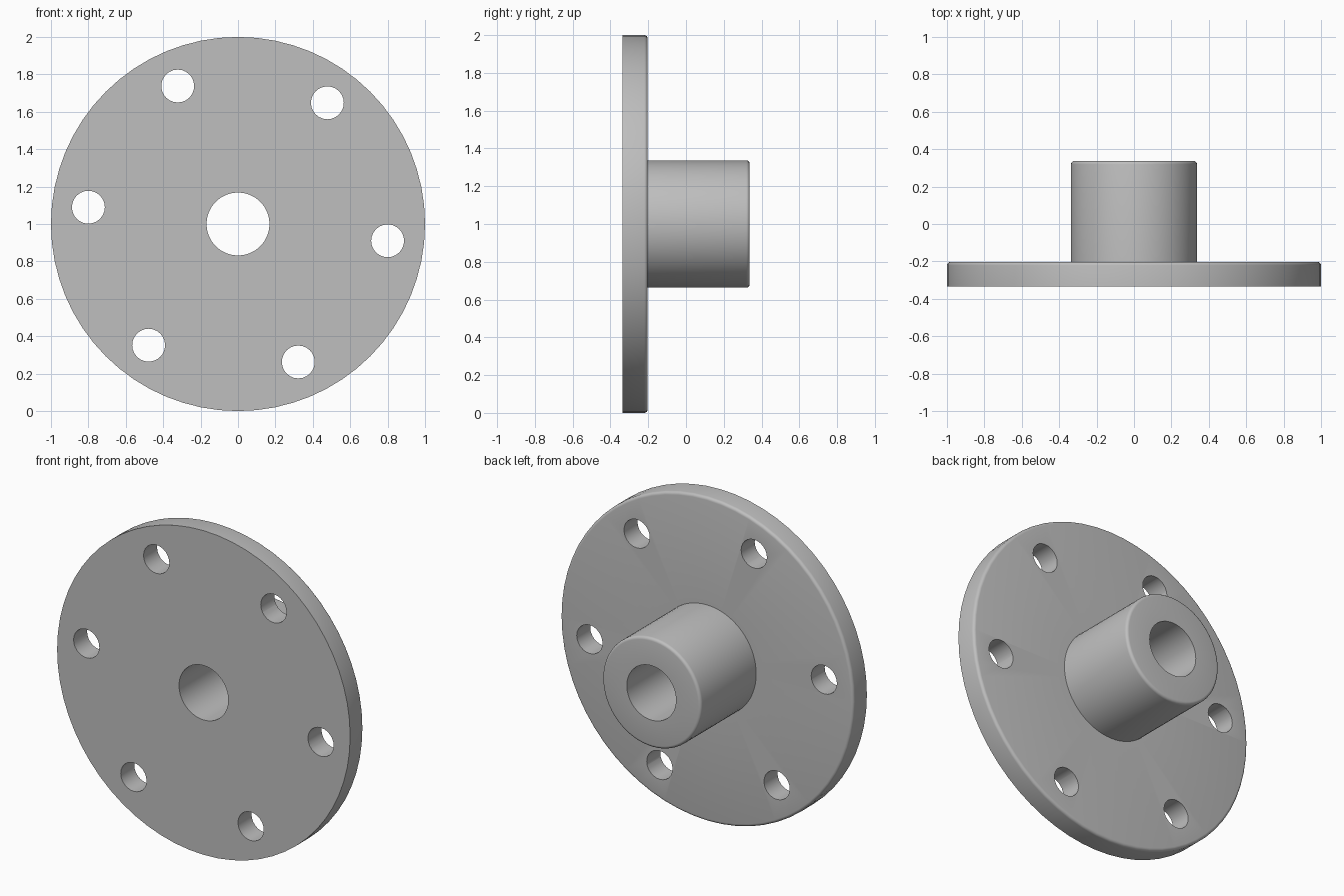
import bpy, math
from mathutils import Matrix, Vector

cube = bpy.data.objects.get("Cube")
if cube:
    bpy.data.objects.remove(cube, do_unlink=True)

grey = bpy.data.materials.new("plain_grey")
grey.use_nodes = True
colour = (0.52, 0.52, 0.52, 1)
grey.diffuse_color = colour
grey.node_tree.nodes["Principled BSDF"].inputs["Base Color"].default_value = colour

FRONT, FACE, BACK = -0.335, -0.203, 0.337
RIM, HUB, BORE, HOLE, CIRCLE = 1.0, 0.337, 0.168, 0.088, 0.805
ROUND = 0.018


def rounded(radius, y, steps=4):
    """Profile points of a rounded back edge, from the outside inwards."""
    angles = [math.pi / 2 * i / steps for i in range(steps + 1)]
    return [(radius - ROUND + ROUND * math.cos(a), y - ROUND + ROUND * math.sin(a)) for a in angles]


def lathe(name, profile, sides):
    """Revolve a closed (radius, y) profile about the y axis."""
    n = len(profile)
    verts = [(r * math.cos(math.tau * s / sides), y, r * math.sin(math.tau * s / sides))
             for s in range(sides) for r, y in profile]
    faces = [(s * n + i, s * n + (i + 1) % n,
              (s + 1) % sides * n + (i + 1) % n, (s + 1) % sides * n + i)
             for s in range(sides) for i in range(n)]
    mesh = bpy.data.meshes.new(name)
    mesh.from_pydata(verts, [], faces)
    obj = bpy.data.objects.new(name, mesh)
    bpy.context.collection.objects.link(obj)
    obj.location.z = RIM
    return obj


# Flange and hub in one revolved body with a through bore
profile = [(BORE, FRONT), (RIM, FRONT), *rounded(RIM, FACE),
           (HUB, FACE), *rounded(HUB, BACK), (BORE, BACK)]
body = lathe("flanged_hub", profile, 64)
body.data.materials.append(grey)
bpy.context.view_layer.objects.active = body
body.select_set(True)
bpy.ops.object.mode_set(mode="EDIT")
bpy.ops.mesh.select_all(action="SELECT")
bpy.ops.mesh.normals_make_consistent(inside=False)
bpy.ops.object.mode_set(mode="OBJECT")

# Six bolt holes through the flange
for i in range(6):
    angle = math.radians(-6.4 + 60 * i)
    bpy.ops.mesh.primitive_cylinder_add(
        vertices=24, radius=HOLE, depth=0.3, rotation=(math.pi / 2, 0, 0),
        location=(CIRCLE * math.cos(angle), (FRONT + FACE) / 2, RIM + CIRCLE * math.sin(angle)))
    cutter = bpy.context.object
    cutter.name = f"bolt_hole_cutter_{i + 1}"
    cutter.data.materials.append(grey)
    cut = body.modifiers.new(f"bolt_hole_{i + 1}", "BOOLEAN")
    cut.operation, cut.solver, cut.object = "DIFFERENCE", "EXACT", cutter
    bpy.ops.object.select_all(action="DESELECT")
    body.select_set(True)
    bpy.context.view_layer.objects.active = body
    bpy.ops.object.modifier_apply(modifier=cut.name)
    bpy.data.objects.remove(cutter, do_unlink=True)

bpy.ops.object.shade_smooth_by_angle(angle=math.radians(35))
